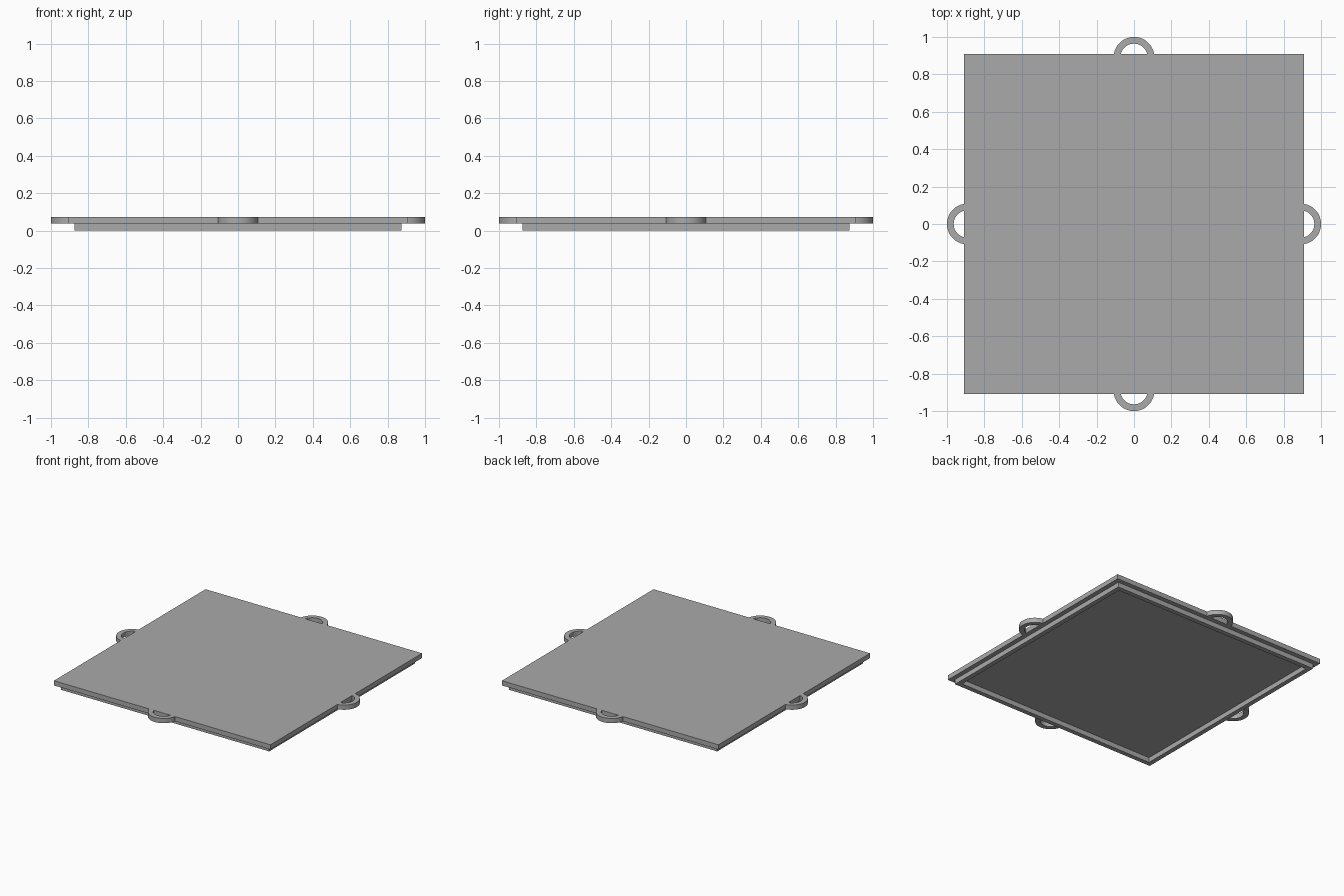
import bpy, bmesh
from math import asin, cos, sin, pi

if "Cube" in bpy.data.objects:
    bpy.data.objects.remove(bpy.data.objects["Cube"])

HALF = 0.91            # half width of the plate
RIM_OUT, RIM_IN = 0.875, 0.84
MID, TOP = 0.037, 0.073

grey = bpy.data.materials.new("plain grey")
grey.use_nodes = True
colour = (0.4, 0.4, 0.4, 1)
grey.diffuse_color = colour
grey.node_tree.nodes["Principled BSDF"].inputs["Base Color"].default_value = colour


def finish(bm, name):
    bmesh.ops.recalc_face_normals(bm, faces=bm.faces)
    mesh = bpy.data.meshes.new(name)
    bm.to_mesh(mesh)
    bm.free()
    mesh.materials.append(grey)
    obj = bpy.data.objects.new(name, mesh)
    bpy.context.collection.objects.link(obj)
    return obj


def bridge(bm, a, b):
    for i in range(len(a)):
        j = (i + 1) % len(a)
        bm.faces.new((a[i], a[j], b[j], b[i]))


# Lid: square loops stepped from the top plate down to the rim and its recess
bm = bmesh.new()
steps = [(HALF, TOP), (HALF, MID), (RIM_OUT, MID), (RIM_OUT, 0), (RIM_IN, 0), (RIM_IN, MID)]
loops = [[bm.verts.new((sx * r, sy * r, z)) for sx, sy in ((1, 1), (-1, 1), (-1, -1), (1, -1))]
         for r, z in steps]
for a, b in zip(loops, loops[1:]):
    bridge(bm, a, b)
bm.faces.new(loops[0])
bm.faces.new(loops[-1])
finish(bm, "lid")


# Loop handles: flat ring segments that end on the plate edge
def handle(name, turn):
    outer, inner, segments = 0.109, 0.073, 40
    centre = 1 - outer
    bm = bmesh.new()
    sections = []
    for i in range(segments + 1):
        t = 2 * i / segments - 1
        ring = []
        for r, z in ((outer, MID), (outer, TOP), (inner, TOP), (inner, MID)):
            angle = t * (pi / 2 - asin((HALF - centre) / r))
            x, y = centre + r * cos(angle), r * sin(angle)
            ring.append(bm.verts.new((x, y, z)))
        sections.append(ring)
    for a, b in zip(sections, sections[1:]):
        bridge(bm, a, b)
    bm.faces.new(sections[0])
    bm.faces.new(sections[-1])
    obj = finish(bm, name)
    obj.rotation_euler.z = turn
    bpy.ops.object.select_all(action="DESELECT")
    obj.select_set(True)
    bpy.context.view_layer.objects.active = obj
    bpy.ops.object.shade_smooth_by_angle()


for k, side in enumerate(("left", "back", "right", "front")):
    handle(side + "_handle", k * pi / 2)
